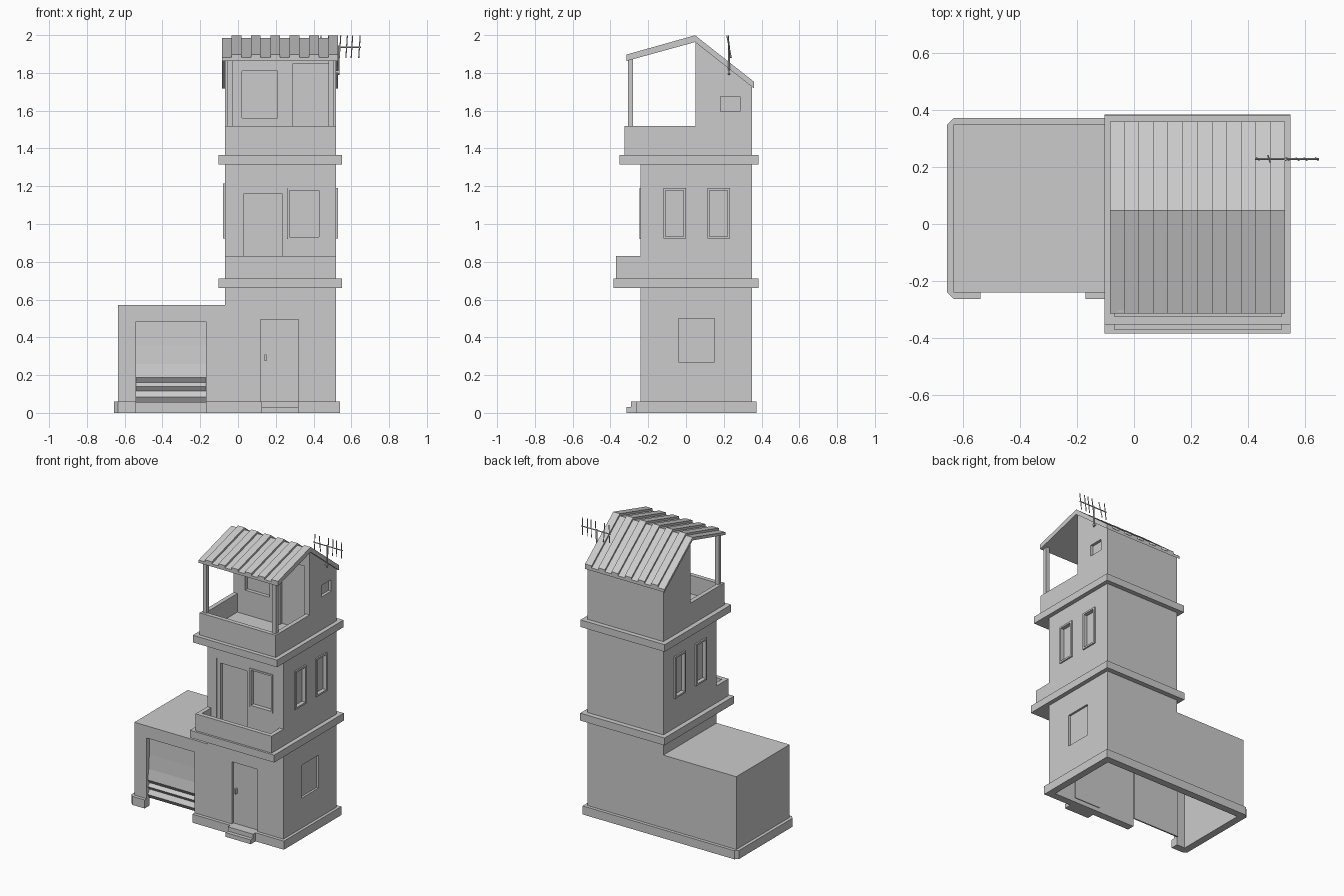
import bpy, bmesh, math
from mathutils import Vector

if "Cube" in bpy.data.objects:
    bpy.data.objects.remove(bpy.data.objects["Cube"])


def mesh_object(name, bm):
    bmesh.ops.recalc_face_normals(bm, faces=bm.faces[:])
    me = bpy.data.meshes.new(name)
    bm.to_mesh(me)
    bm.free()
    ob = bpy.data.objects.new(name, me)
    bpy.context.collection.objects.link(ob)
    return ob


def add_box(bm, x, y, z):
    vs = bmesh.ops.create_cube(bm, size=1)["verts"]
    for v in vs:
        v.co = [(b[0] + b[1]) / 2 + c * (b[1] - b[0]) for b, c in zip((x, y, z), v.co)]


def boxes(name, *bs):
    bm = bmesh.new()
    for b in bs:
        add_box(bm, *b)
    return mesh_object(name, bm)


def add_prism(bm, pts, axis, lo, hi):
    """Extrude a 2D profile along axis 0, 1 or 2."""
    def place(p, t):
        c = list(p)
        c.insert(axis, t)
        return bm.verts.new(c)
    a, b = [place(p, lo) for p in pts], [place(p, hi) for p in pts]
    bm.faces.new(a)
    bm.faces.new(b[::-1])
    for i in range(len(pts)):
        j = (i + 1) % len(pts)
        bm.faces.new((a[i], a[j], b[j], b[i]))


def prism(name, pts, axis, lo, hi):
    bm = bmesh.new()
    add_prism(bm, pts, axis, lo, hi)
    return mesh_object(name, bm)


def cut(ob, *bs):
    for b in bs:
        cutter = boxes("cutter", b)
        cutter.hide_render = True
        m = ob.modifiers.new("cut", "BOOLEAN")
        m.operation, m.solver, m.object = "DIFFERENCE", "EXACT", cutter
        bpy.context.view_layer.objects.active = ob
        bpy.ops.object.modifier_apply(modifier=m.name)
        bpy.data.objects.remove(cutter, do_unlink=True)


def frame(name, axis, depth, u, v, t):
    """Rectangular ring of four bars facing axis 0 (x) or 1 (y)."""
    bars = [(u, (v[0], v[0] + t)), (u, (v[1] - t, v[1])),
            ((u[0], u[0] + t), (v[0] + t, v[1] - t)), ((u[1] - t, u[1]), (v[0] + t, v[1] - t))]
    return boxes(name, *[(depth, a, b) if axis == 0 else (a, depth, b) for a, b in bars])


def add_rod(bm, a, b, r, n=6):
    a, b = Vector(a), Vector(b)
    d = b - a
    mat = d.to_track_quat("Z", "Y").to_matrix().to_4x4()
    mat.translation = (a + b) / 2
    bmesh.ops.create_cone(bm, cap_ends=True, segments=n, radius1=r, radius2=r,
                          depth=d.length, matrix=mat)


TX = (-0.07, 0.52)          # tower width
GARAGE = (-0.54, -0.17)     # garage door opening

# Ground floor and garage: one hollow shell, open below
ground = prism("ground_floor_walls", [(-.635, 0), (.52, 0), (.52, .66), (-.07, .66), (-.07, .57), (-.635, .57)],
               1, -.24, .35)
hollow = ((-.605, .49), (-.21, .32), (-.1, .54))
cut(ground, hollow, ((-.04, .49), (-.21, .32), (.3, .645)),
    (GARAGE, (-.4, -.1), (-.1, .485)),
    ((.12, .32), (-.3, -.15), (.03, .495)),
    ((.4, .6), (-.04, .15), (.27, .5)))

# Plinth with chamfered garage corners
plinth = prism("plinth", [(-.635, -.263), (.54, -.263), (.54, .372), (-.635, .372), (-.657, .35), (-.657, -.241)],
               2, 0, .06)
cut(plinth, hollow, (GARAGE, (-.4, -.1), (-.1, .2)))

# Front door, handle, steps and ground floor window
boxes("front_door", ((.115, .325), (-.222, -.205), (.03, .5)))
boxes("door_handle", ((.14, .15), (-.24, -.222), (.275, .31)))
boxes("door_steps", ((.125, .32), (-.316, -.24), (0, .03)), ((.125, .32), (-.29, -.24), (.03, .06)))
boxes("ground_window_pane", ((.49, .505), (-.05, .16), (.26, .51)))

# Roller shutter: smooth sheet, bunched slats near the bottom
front = [(-.207, .49), (-.21, .36), (-.216, .26), (-.228, .187), (-.208, .16), (-.228, .14),
         (-.208, .115), (-.228, .085), (-.208, .055)]
prism("garage_shutter", front + [(-.198, .055), (-.198, .49)], 0, *GARAGE)

# Ledges between floors
boxes("lower_ledge", ((-.103, .55), (-.385, .385), (.66, .712)))
boxes("upper_ledge", ((-.103, .55), (-.353, .383), (1.315, 1.365)))

# First balcony parapet
boxes("balcony_parapet", (TX, (-.37, -.34), (.712, .83)),
      ((-.07, -.04), (-.34, -.24), (.712, .83)), ((.49, .52), (-.34, -.24), (.712, .83)))

# Middle floor with recessed openings
middle = boxes("middle_floor_walls", (TX, (-.24, .35), (.71, 1.315)))
win_y = [(-.12, 0), (.113, .232)]
cut(middle, ((0, .265), (-.3, -.215), (.712, 1.19)), ((.255, .44), (-.3, -.215), (.92, 1.19)))
for y in win_y:
    cut(middle, ((.503, .6), y, (.925, 1.19)), ((-.2, -.053), y, (.925, 1.21)))
    frame("right_window_frame", 0, (.50, .53), y, (.922, 1.19), .012)
    frame("left_window_frame", 0, (-.08, -.05), y, (.922, 1.215), .012)
frame("balcony_door_frame", 1, (-.235, -.21), (.0, .265), (.712, 1.19), .03)
frame("balcony_window_frame", 1, (-.245, -.21), (.26, .44), (.92, 1.19), .012)

# Top floor: terrace parapet and gabled room
top = prism("top_floor_walls", [(-.325, 1.36), (.35, 1.36), (.35, 1.735), (.05, 1.968), (.05, 1.52), (-.325, 1.52)],
            0, *TX)
cut(top, ((-.04, .49), (-.295, .05), (1.39, 1.6)),
    ((.02, .21), (0, .075), (1.56, 1.81)),
    ((.29, .48), (0, .075), (1.39, 1.85)),
    ((.5, .6), (.182, .287), (1.595, 1.675)))
boxes("terrace_posts", *[(x, (-.307, -.28), (1.515, 1.885)) for x in ((-.058, -.03), (.48, .508))])

# Roof slab with raised ribs
ridge = [(-.315, 1.882), (.048, 1.984), (.36, 1.738)]
prism("roof_slab", ridge + [(.36, 1.718), (.048, 1.963), (-.315, 1.863)], 0, -.085, .53)
bm = bmesh.new()
w = .615 / 12
for i in range(1, 12, 2):
    rib = [(y, z + .015) for y, z in ridge] + [(y, z - .004) for y, z in ridge[::-1]]
    add_prism(bm, rib, 0, -.085 + i * w, -.085 + (i + 1) * w)
mesh_object("roof_ribs", bm)

# Aerial on the right wall
bm = bmesh.new()
add_rod(bm, (.533, .228, 1.79), (.533, .228, 1.945), .005)
add_rod(bm, (.425, .228, 1.937), (.65, .228, 1.937), .004)
add_box(bm, (.515, .536), (.222, .234), (1.8, 1.812))
for k, x in enumerate((.435, .475, .54, .575, .603, .643)):
    lean = .012 if k == 1 else .004
    add_rod(bm, (x - .004, .228 + lean, 1.878), (x + .004, .228 - lean, 1.998), .003)
mesh_object("roof_aerial", bm)
